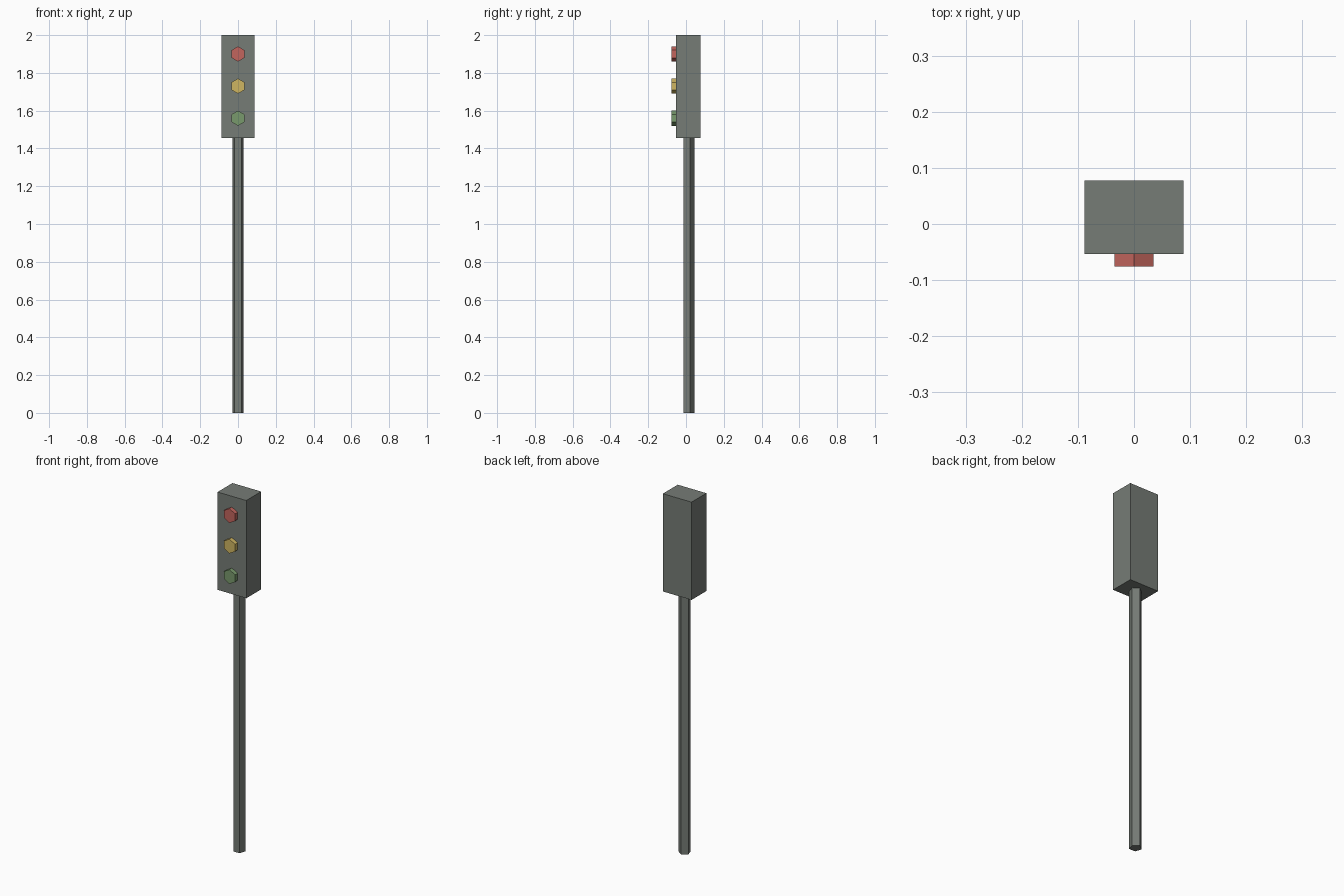
import bpy
import math

cube = bpy.data.objects.get("Cube")
if cube:
    bpy.data.objects.remove(cube, do_unlink=True)


def material(name, rgb):
    mat = bpy.data.materials.new(name)
    mat.use_nodes = True
    mat.diffuse_color = (*rgb, 1)
    mat.node_tree.nodes["Principled BSDF"].inputs["Base Color"].default_value = (*rgb, 1)
    return mat


def finish(name, mat):
    obj = bpy.context.object
    obj.name = name
    obj.data.materials.append(mat)
    return obj


grey = material("dark grey metal", (0.18, 0.20, 0.18))
lamps = {
    "red": (1.90, material("red lamp", (0.54, 0.13, 0.11))),
    "yellow": (1.73, material("yellow lamp", (0.62, 0.46, 0.12))),
    "green": (1.56, material("green lamp", (0.19, 0.32, 0.15))),
}

centre_y = 0.012
bottom, top = 1.455, 2.0

# Signal housing
bpy.ops.mesh.primitive_cube_add(size=1, location=(0, centre_y, (bottom + top) / 2))
housing = finish("signal_housing", grey)
housing.scale = (0.177, 0.131, top - bottom)

# Five-sided pole with one corner pointing to the back
bpy.ops.mesh.primitive_cylinder_add(
    vertices=5, radius=0.032, depth=bottom, location=(0, centre_y, bottom / 2))
finish("pole", grey)

# Hexagonal lamps with a corner pointing up, slightly sunk into the housing
for colour, (z, mat) in lamps.items():
    bpy.ops.mesh.primitive_cylinder_add(
        vertices=6, radius=0.04, depth=0.03, location=(0, -0.061, z),
        rotation=(math.pi / 2, 0, 0))
    finish(colour + "_lamp", mat)
